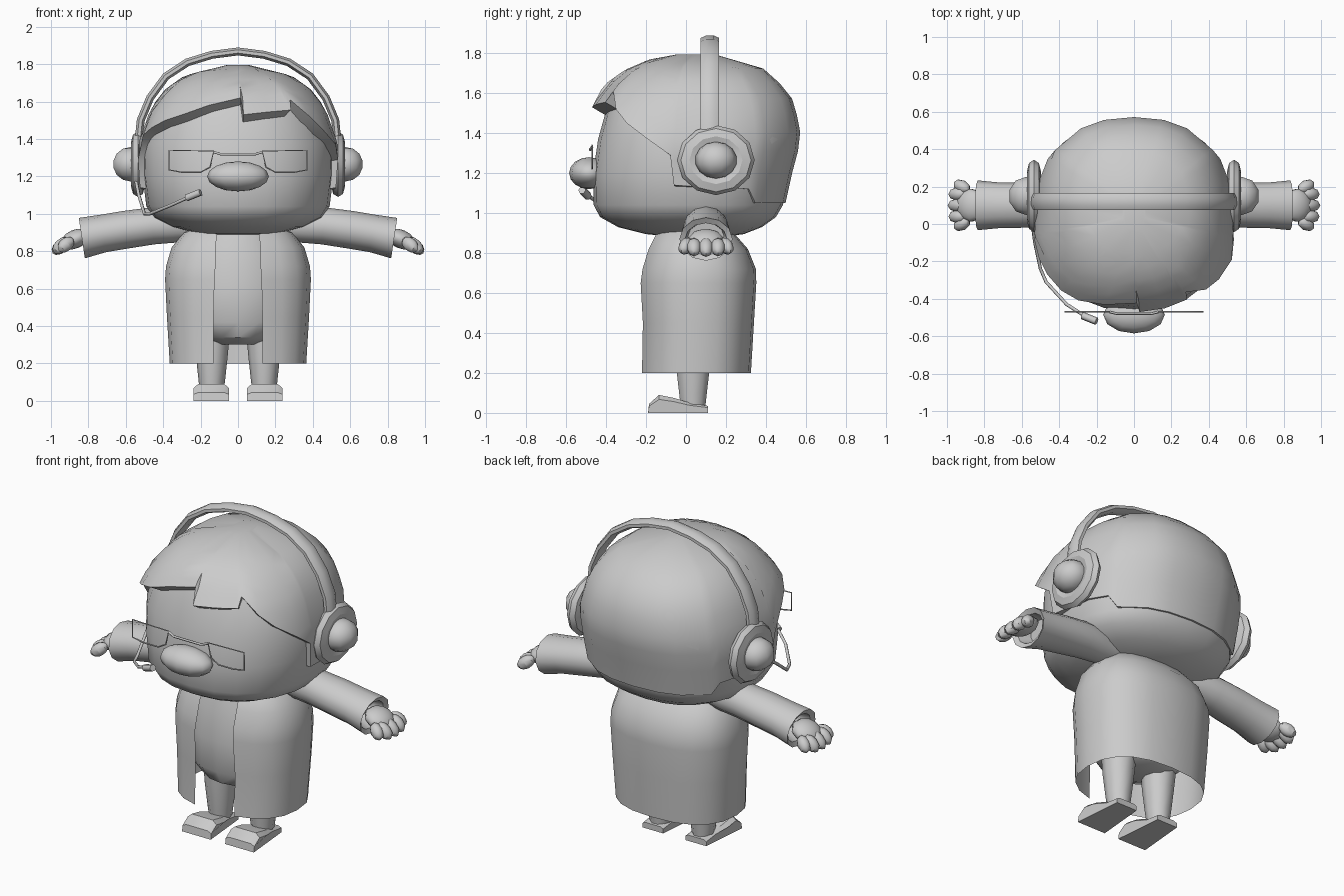
import bpy, math
from math import sin, cos, pi, radians
from mathutils import Vector

if "Cube" in bpy.data.objects:
    bpy.data.objects.remove(bpy.data.objects["Cube"])

grey = bpy.data.materials.new("plain_grey")
grey.diffuse_color = (0.6, 0.6, 0.6, 1)
grey.use_nodes = True
grey.node_tree.nodes["Principled BSDF"].inputs["Base Color"].default_value = grey.diffuse_color


def finish(ob, name, angle=40):
    ob.name = name
    ob.data.materials.clear()
    ob.data.materials.append(grey)
    bpy.ops.object.select_all(action='DESELECT')
    ob.select_set(True)
    bpy.context.view_layer.objects.active = ob
    if ob.type == 'MESH':
        bpy.ops.object.shade_smooth_by_angle(angle=radians(angle))
    return ob


def loft(name, rings, closed=True, caps=(True, True), angle=40):
    """Skin a list of equally sized point rings."""
    n = len(rings[0])
    verts = [p for r in rings for p in r]
    faces = []
    for i in range(len(rings) - 1):
        for j in range(n if closed else n - 1):
            k = (j + 1) % n
            faces.append((i * n + j, i * n + k, i * n + n + k, i * n + n + j))
    if caps[0]:
        faces.append(tuple(range(n - 1, -1, -1)))
    if caps[1]:
        faces.append(tuple(range(len(verts) - n, len(verts))))
    me = bpy.data.meshes.new(name)
    me.from_pydata(verts, [], faces)
    ob = bpy.data.objects.new(name, me)
    bpy.context.collection.objects.link(ob)
    return finish(ob, name, angle)


def ball(name, loc, scale, rot=(0, 0, 0), seg=10, rows=7):
    bpy.ops.mesh.primitive_uv_sphere_add(segments=seg, ring_count=rows, location=loc, rotation=rot)
    bpy.context.object.scale = scale
    return finish(bpy.context.object, name)


def wire(name, pts, radius, cyclic=False):
    cu = bpy.data.curves.new(name, 'CURVE')
    cu.dimensions = '3D'
    cu.bevel_depth = radius
    cu.bevel_resolution = 1
    cu.use_fill_caps = True
    sp = cu.splines.new('POLY')
    sp.points.add(len(pts) - 1)
    for p, q in zip(sp.points, pts):
        p.co = (*q, 1)
    sp.use_cyclic_u = cyclic
    ob = bpy.data.objects.new(name, cu)
    bpy.context.collection.objects.link(ob)
    return finish(ob, name)


def interp(table, x):
    """Linear lookup in rows sorted by their first value."""
    for a, b in zip(table, table[1:]):
        if x <= b[0]:
            f = max(0, (x - a[0]) / (b[0] - a[0]))
            return [p + (q - p) * f for p, q in zip(a, b)]
    return list(table[-1])


# Head cross-sections: height, front y, back y, half width
HEAD = [(0.88, -0.05, 0.18, 0.08), (0.895, -0.2, 0.29, 0.22), (0.93, -0.34, 0.38, 0.35),
        (0.98, -0.43, 0.45, 0.45), (1.04, -0.462, 0.485, 0.49), (1.2, -0.465, 0.52, 0.51),
        (1.37, -0.44, 0.565, 0.515), (1.55, -0.39, 0.53, 0.46), (1.65, -0.34, 0.45, 0.385),
        (1.71, -0.28, 0.38, 0.31), (1.755, -0.18, 0.27, 0.2), (1.78, -0.04, 0.14, 0.06)]


def skull(t, z, grow=1.0):
    """Point on the head at angle t (0 is front, 90 is +x) and height z."""
    _, yf, yb, hw = interp(HEAD, z)
    s, c = sin(radians(t)), cos(radians(t))
    e = 2 / 2.3
    x = hw * math.copysign(abs(s) ** e, s)
    y = -(0.06 - yf) * c ** e if c > 0 else (yb - 0.06) * (-c) ** e
    return Vector((x * grow, 0.06 + y * grow, z))


loft("head", [[skull(t, r[0]) for t in range(0, 360, 15)] for r in HEAD])

# Hair: lower edge height by angle, with a jagged fringe
HAIRLINE = [(-180, 1.05), (-165, 1.05), (-150, 1.05), (-128, 1.05), (-121, 1.12), (-105, 1.13),
            (-92, 1.13), (-80, 1.14), (-78, 1.29), (-66, 1.42), (-55, 1.46), (-42, 1.5),
            (-30, 1.53), (-15, 1.58), (1, 1.62), (2, 1.53), (15, 1.545), (29, 1.555),
            (32, 1.61), (42, 1.52), (52, 1.45), (66, 1.37), (78, 1.29), (80, 1.14), (92, 1.13),
            (105, 1.13), (121, 1.12), (128, 1.05), (150, 1.05), (165, 1.05)]
rows = [[skull(t, z - 0.045 * max(0, cos(radians(t))), 0.97) for t, z in HAIRLINE]]
for i in range(9):
    f = i / 8
    ring = []
    for t, z in HAIRLINE:
        front = min(1, max(0, cos(radians(t)) * 1.3))
        h = z + (1.78 - z) * f ** 0.75
        p = skull(t, h, 1.025 + 0.14 * front * (1 - f) ** 1.5)
        p.z += 0.015 * f
        ring.append(p)
    rows.append(ring)
loft("hair", rows, caps=(False, True), angle=35)

# Nose
ball("nose", (0, -0.485, 1.2), (0.165, 0.1, 0.08), seg=12, rows=8)

# Glasses
for s in (-1, 1):
    rim = [(0.37, 1.34), (0.37, 1.235), (0.3, 1.222), (0.2, 1.222), (0.15, 1.25), (0.13, 1.335)]
    wire("glasses_rim", [(s * x, -0.47, z) for x, z in rim], 0.004, True)
wire("glasses_bridge", [(-0.13, -0.47, 1.33), (-0.09, -0.48, 1.318), (0.09, -0.48, 1.318),
                        (0.13, -0.47, 1.33)], 0.007)

# Headband: rounded strap swept over an arch
ARCH = [(0.535, 1.36), (0.52, 1.5), (0.47, 1.62), (0.385, 1.735), (0.27, 1.81), (0.14, 1.85), (0, 1.868)]
arch = ARCH + [(-x, z) for x, z in ARCH[-2::-1]]
rings = []
for i, (x, z) in enumerate(arch):
    a, b = arch[max(i - 1, 0)], arch[min(i + 1, len(arch) - 1)]
    d = Vector((b[0] - a[0], b[1] - a[1])).normalized()
    n = (d.y, -d.x)
    rings.append([(x + n[0] * 0.023 * cos(k * pi / 4 + pi / 8),
                   0.12 + 0.05 * sin(k * pi / 4 + pi / 8),
                   z + n[1] * 0.023 * cos(k * pi / 4 + pi / 8)) for k in range(8)])
loft("headband", rings)

# Headphone cups: padded ring, back plate and centre dome
for s in (-1, 1):
    bpy.ops.mesh.primitive_torus_add(major_segments=12, minor_segments=8, major_radius=0.13,
                                     minor_radius=0.06, location=(s * 0.535, 0.15, 1.265),
                                     rotation=(0, pi / 2, 0))
    bpy.context.object.scale = (0.92, 1.02, 0.62)
    finish(bpy.context.object, "headphone_pad")
    bpy.ops.mesh.primitive_cylinder_add(vertices=12, radius=0.13, depth=0.03,
                                        location=(s * 0.535, 0.15, 1.265), rotation=(0, pi / 2, 0))
    finish(bpy.context.object, "headphone_plate")
    ball("headphone_dome", (s * 0.575, 0.15, 1.265), (0.098, 0.105, 0.092))

# Microphone on a thin boom
wire("microphone_boom", [(-0.55, 0.05, 1.2), (-0.53, -0.1, 1.1), (-0.5, -0.24, 1.0),
                         (-0.47, -0.31, 1.0), (-0.36, -0.43, 1.045), (-0.25, -0.5, 1.095)], 0.009)
wire("microphone", [(-0.275, -0.49, 1.085), (-0.2, -0.52, 1.115)], 0.02)


def oval(z, yf, yb, hw, steps=16):
    cy, ry = (yf + yb) / 2, (yb - yf) / 2
    return [(hw * sin(2 * pi * k / steps), cy - ry * cos(2 * pi * k / steps), z) for k in range(steps)]


# Torso under the coat
loft("torso", [oval(*r) for r in [(0.3, -0.06, 0.16, 0.12), (0.34, -0.16, 0.23, 0.22),
                                  (0.42, -0.2, 0.27, 0.3), (0.6, -0.2, 0.28, 0.31),
                                  (0.78, -0.18, 0.26, 0.29), (0.92, -0.13, 0.2, 0.2)]])

# Open coat: shell with a gap down the front
coat = []
for z, yf, yb, hw, gap in [(0.2, -0.23, 0.325, 0.365, 0.13), (0.45, -0.225, 0.34, 0.38, 0.13),
                           (0.65, -0.235, 0.352, 0.39, 0.125), (0.72, -0.225, 0.35, 0.385, 0.12),
                           (0.82, -0.195, 0.31, 0.355, 0.12), (0.9, -0.155, 0.24, 0.29, 0.11),
                           (0.94, -0.11, 0.18, 0.2, 0.08)]:
    t0 = math.asin((gap / hw) ** 1.2)
    cy, ry = (yf + yb) / 2, (yb - yf) / 2
    ring = []
    for k in range(19):
        t = t0 + (2 * pi - 2 * t0) * k / 18
        e = 0.83
        ring.append((hw * math.copysign(abs(sin(t)) ** e, sin(t)),
                     cy - ry * math.copysign(abs(cos(t)) ** e, cos(t)), z))
    coat.append(ring)
loft("coat", coat, closed=False, caps=(False, False))

# Arms, hands, legs and shoes
SLEEVE = [(0.22, 0.94, 0.07, 0.08), (0.36, 0.94, 0.1, 0.095), (0.46, 0.935, 0.11, 0.098),
          (0.6, 0.915, 0.12, 0.1), (0.72, 0.895, 0.122, 0.1), (0.835, 0.87, 0.133, 0.108),
          (0.82, 0.87, 0.105, 0.08), (0.74, 0.885, 0.09, 0.065)]
SHOE = [(-0.19, 0), (-0.185, 0.045), (-0.135, 0.09), (-0.06, 0.075), (0.02, 0.05), (0.11, 0.035), (0.11, 0)]
for s in (-1, 1):
    rings = []
    for x, z, ry, rz in SLEEVE:
        rings.append([(s * (x + 0.15 * rz * sin(k * pi / 6)), 0.1 + ry * cos(k * pi / 6),
                       z + rz * sin(k * pi / 6)) for k in range(12)][::s])
    loft("sleeve", rings)

    ball("palm", (s * 0.87, 0.1, 0.865), (0.085, 0.09, 0.05), (0, s * 0.4, 0))
    for i, y in enumerate((0.04, 0.1, 0.16)):
        ball("finger", (s * 0.942, y, 0.83), (0.064 if i == 1 else 0.058, 0.037, 0.037), (0, s * 0.7, 0), 8, 6)
    for y, a in ((0.2, 0.5), (0.0, -0.5)):
        ball("outer_finger", (s * 0.92, y, 0.835), (0.055, 0.035, 0.036), (0, s * 0.6, s * a), 8, 6)

    legs = [(0.03, 0.035, 0.06, 0.065), (0.1, 0.035, 0.07, 0.073), (0.24, 0.035, 0.085, 0.09),
            (0.4, 0.04, 0.1, 0.1)]
    loft("leg", [[(s * 0.14 + rx * cos(k * pi / 5), y + ry * sin(k * pi / 5), z)
                  for k in range(10)] for z, y, rx, ry in legs])

    shoe = []
    for f, lift in ((-0.095, 0.75), (-0.07, 1.0), (0.07, 1.0), (0.095, 0.75)):
        shoe.append([(s * 0.143 + f * (1 if y < -0.02 else 0.72), y, z * lift) for y, z in SHOE])
    loft("shoe", shoe, angle=30)
